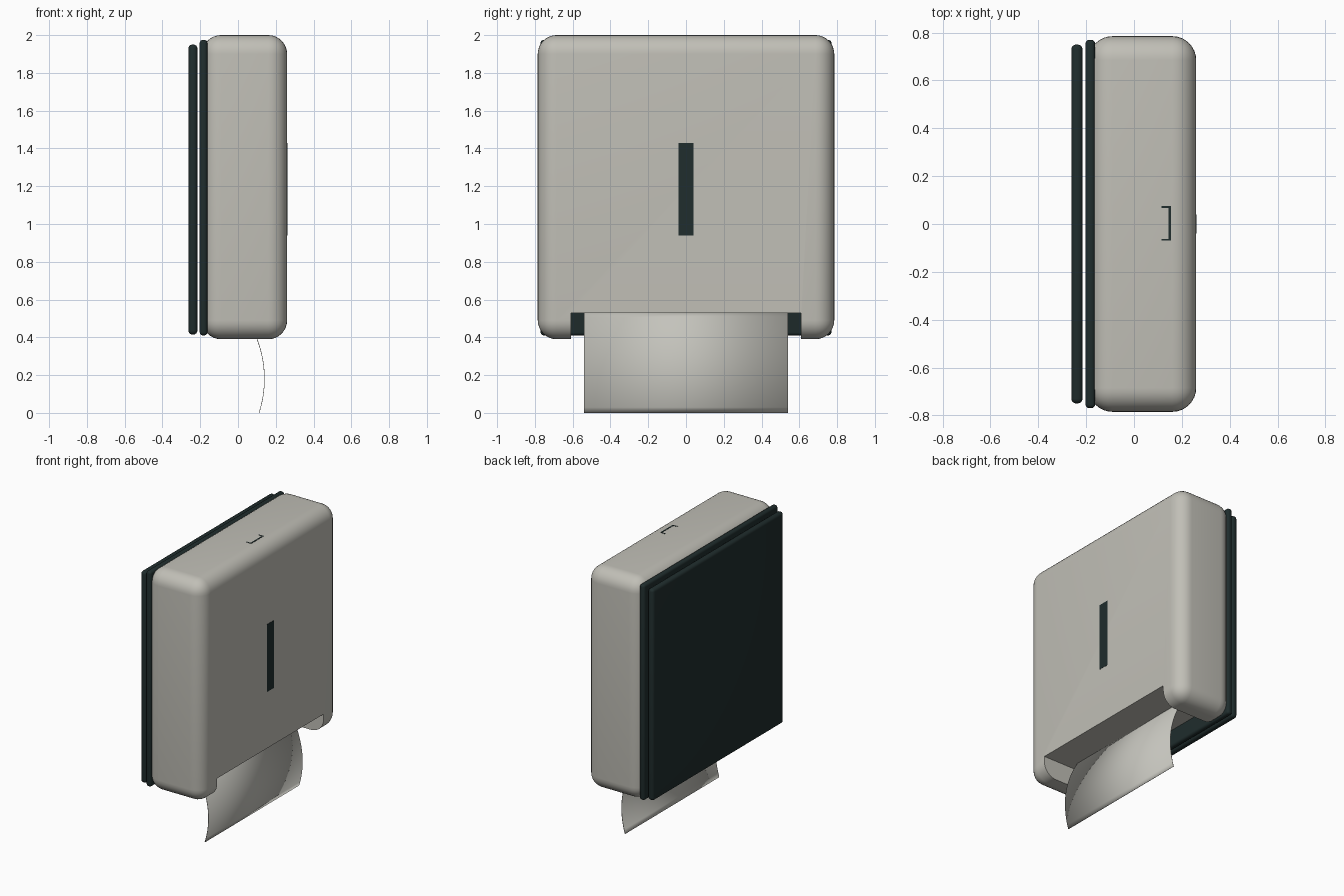
import bpy, bmesh, math

cube = bpy.data.objects.get("Cube")
if cube:
    bpy.data.objects.remove(cube, do_unlink=True)


def make_material(name, rgb):
    m = bpy.data.materials.new(name)
    m.use_nodes = True
    m.diffuse_color = (*rgb, 1)
    m.node_tree.nodes["Principled BSDF"].inputs["Base Color"].default_value = (*rgb, 1)
    return m


GREY = make_material("warm grey plastic", (0.53, 0.52, 0.47))
DARK = make_material("dark green black plastic", (0.014, 0.026, 0.026))
PAPER = make_material("paper", (0.55, 0.545, 0.50))


def finish(name, bm, material, smooth=True):
    mesh = bpy.data.meshes.new(name)
    bmesh.ops.recalc_face_normals(bm, faces=bm.faces)
    bm.to_mesh(mesh)
    bm.free()
    ob = bpy.data.objects.new(name, mesh)
    bpy.context.collection.objects.link(ob)
    mesh.materials.append(material)
    if smooth:
        activate(ob)
        bpy.ops.object.shade_smooth_by_angle(angle=math.radians(35))
    return ob


def activate(ob):
    bpy.ops.object.select_all(action='DESELECT')
    ob.select_set(True)
    bpy.context.view_layer.objects.active = ob


def box(xr, yr, zr, radius=0, segments=4):
    """Box between the given ranges, with all edges optionally rounded."""
    bm = bmesh.new()
    bmesh.ops.create_cube(bm, size=1)
    for v in bm.verts:
        for i, (lo, hi) in enumerate((xr, yr, zr)):
            v.co[i] = hi if v.co[i] > 0 else lo
    if radius:
        bmesh.ops.bevel(bm, geom=bm.edges[:], offset=radius, segments=segments,
                        profile=0.5, affect='EDGES')
    return bm


# Cover: rounded box sliced flat at the back
bm = box((-0.19, 0.26), (-0.785, 0.785), (0.39, 2.0), 0.1, 8)
cut = bmesh.ops.bisect_plane(bm, geom=bm.verts[:] + bm.edges[:] + bm.faces[:],
                             plane_co=(-0.165, 0, 0), plane_no=(-1, 0, 0),
                             clear_outer=True)
rim = [e for e in cut["geom_cut"] if isinstance(e, bmesh.types.BMEdge)]
bmesh.ops.contextual_create(bm, geom=rim)
cover = finish("cover", bm, GREY, smooth=False)

# Paper outlet cut through the bottom of the cover
cutter = finish("outlet_cutter", box((-0.4, 0.5), (-0.61, 0.61), (0.2, 0.53)), GREY, False)
cutter.hide_render = True
mod = cover.modifiers.new("outlet", 'BOOLEAN')
mod.operation = 'DIFFERENCE'
mod.solver = 'EXACT'
mod.object = cutter
activate(cover)
bpy.ops.object.modifier_apply(modifier=mod.name)
bpy.data.objects.remove(cutter, do_unlink=True)
bpy.ops.object.shade_smooth_by_angle(angle=math.radians(35))

# Two back plates with a narrow gap between them
finish("inner_back_plate", box((-0.203, -0.162), (-0.77, 0.77), (0.41, 1.975), 0.017), DARK)
finish("outer_back_plate", box((-0.262, -0.215), (-0.75, 0.75), (0.415, 1.95), 0.02), DARK)

# Level window on the front
finish("level_window", box((0.255, 0.2615), (-0.04, 0.04), (0.94, 1.43)), DARK, False)

# Lock marking on the top
finish("lock_slot", box((0.145, 0.155), (-0.07, 0.075), (1.995, 2.0015)), DARK, False)
for side, y in (("right", -0.07), ("left", 0.067)):
    finish(f"lock_slot_{side}_end", box((0.115, 0.145), (y, y + 0.008), (1.995, 2.0015)),
           DARK, False)

# Hanging paper sheet, a shallow arc
bm = bmesh.new()
rows = []
steps = 18
for i in range(steps + 1):
    z = 0.535 * i / steps
    x = 0.14 - (z - 0.18) ** 2 / 1.14
    rows.append([bm.verts.new((x, y, z)) for y in (-0.54, 0.54)])
for a, b in zip(rows, rows[1:]):
    bm.faces.new((a[0], a[1], b[1], b[0]))
sheet = finish("paper_sheet", bm, PAPER)
thick = sheet.modifiers.new("thickness", 'SOLIDIFY')
thick.thickness = 0.003
thick.offset = 0
